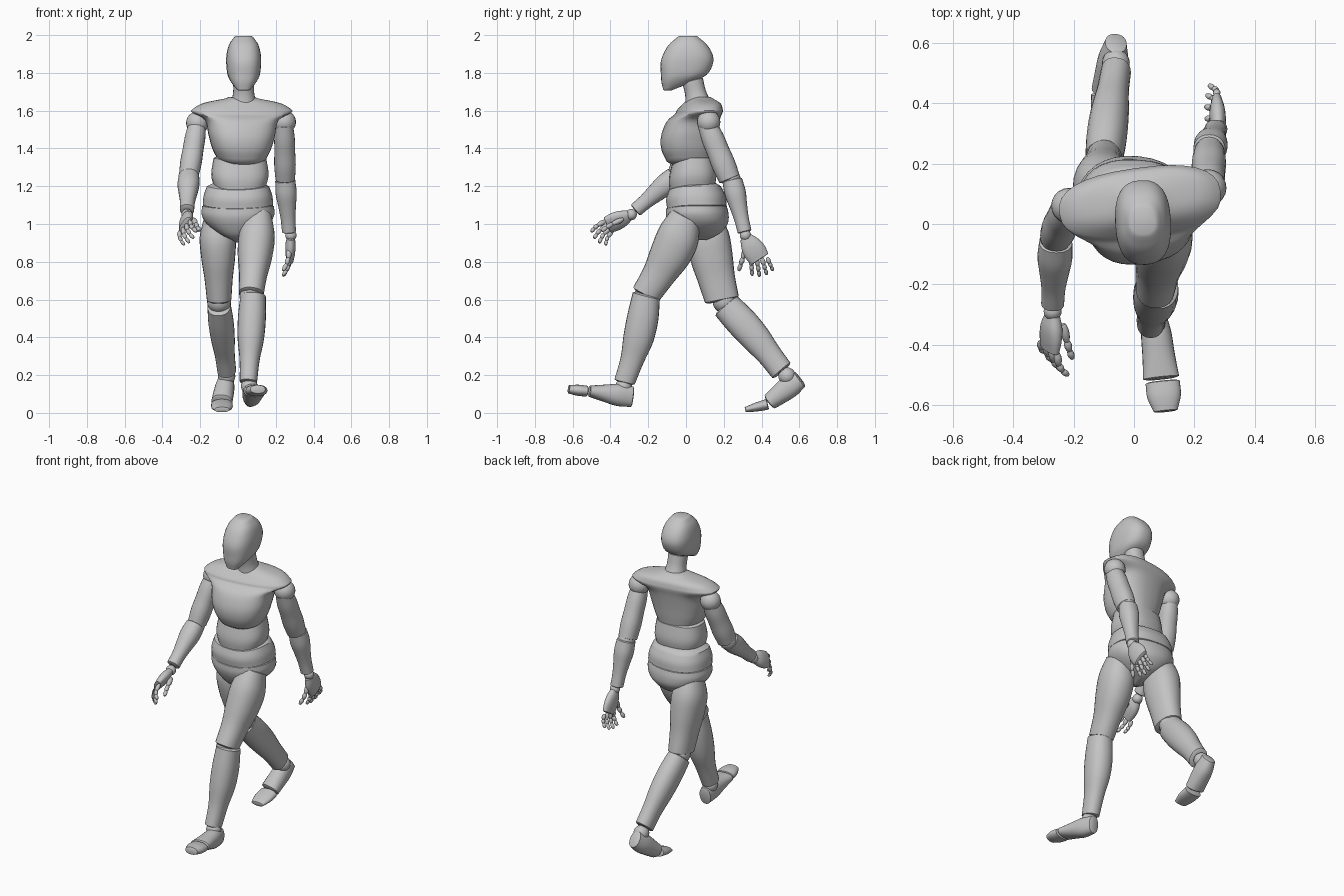
import bpy, bmesh, math
from mathutils import Vector

cube = bpy.data.objects.get("Cube")
if cube:
    bpy.data.objects.remove(cube, do_unlink=True)

grey = bpy.data.materials.new("Mannequin grey")
grey.use_nodes = True
grey.diffuse_color = (.55, .55, .55, 1)
grey.node_tree.nodes["Principled BSDF"].inputs["Base Color"].default_value = grey.diffuse_color
parts = []


def finish(name, bm):
    bmesh.ops.recalc_face_normals(bm, faces=bm.faces)
    mesh = bpy.data.meshes.new(name)
    bm.to_mesh(mesh)
    bm.free()
    mesh.materials.append(grey)
    obj = bpy.data.objects.new(name, mesh)
    bpy.context.collection.objects.link(obj)
    parts.append(obj)


def refine(stations, steps=4):
    """Catmull-Rom interpolation of station tuples."""
    pts = [Vector(s) for s in stations]
    pts = [2 * pts[0] - pts[1]] + pts + [2 * pts[-1] - pts[-2]]
    out = []
    for p, q, r, s in zip(pts, pts[1:], pts[2:], pts[3:]):
        for i in range(steps):
            t = i / steps
            out.append(q + (r - p) * t / 2 + (2 * p - 5 * q + 4 * r - s) * t * t / 2
                       + (3 * q - p - 3 * r + s) * t ** 3 / 2)
    return out + [pts[-2]]


def loft(name, stations, side, axis, power=2.2, sides=24, sag=0, bevel=.12):
    """Skin superellipse rings; each station is x, y, z, half width, half depth."""
    axis = Vector(axis).normalized()
    side = Vector(side)
    across = (side - axis * side.dot(axis)).normalized()
    depth = axis.cross(across)

    def lip(ring, sign):
        centre, a, b = ring
        return centre + axis * sign * bevel * min(a, b), a * .8, b * .8

    rings = [(Vector(s[:3]), s[3], s[4]) for s in refine(stations)]
    rings = [lip(rings[0], -1)] + rings + [lip(rings[-1], 1)]
    bm = bmesh.new()
    loops = []
    for centre, a, b in rings:
        loop = []
        for k in range(sides):
            angle = math.tau * k / sides
            cs, sn = math.cos(angle), math.sin(angle)
            x = math.copysign(abs(cs) ** (2 / power), cs)
            y = math.copysign(abs(sn) ** (2 / power), sn)
            drop = axis * sag * max(0, -sn) ** 2
            loop.append(bm.verts.new(centre + across * a * x + depth * b * y - drop))
        loops.append(loop)
    for lower, upper in zip(loops, loops[1:]):
        for k in range(sides):
            j = (k + 1) % sides
            bm.faces.new((lower[k], lower[j], upper[j], upper[k]))
    bm.faces.new(loops[0])
    bm.faces.new(loops[-1])
    finish(name, bm)


def torso(name, centre, slices, twist=0, **options):
    """Stack of level slices; each is height, front, back, half width."""
    angle = math.radians(twist)
    loft(name, [(centre, (front + back) / 2, z, width, (back - front) / 2)
                for z, front, back, width in slices],
         (math.cos(angle), math.sin(angle), 0), (0, 0, 1), sides=32, **options)


def limb(name, start, end, widths, ratio=(1, 1), bow=0, side=(1, 0, 0), **options):
    """Evenly spaced rings from start to end; ratio is depth over width at each end."""
    start, end = Vector(start), Vector(end)
    stations = []
    for i, width in enumerate(widths):
        t = i / (len(widths) - 1)
        p = start.lerp(end, t)
        p.y += bow * math.sin(math.pi * t)
        stations.append((*p, width, width * (ratio[0] + (ratio[1] - ratio[0]) * t)))
    loft(name, stations, side, end - start, **options)


def ball(name, centre, radius):
    bm = bmesh.new()
    bmesh.ops.create_uvsphere(bm, u_segments=20, v_segments=12, radius=radius)
    bmesh.ops.translate(bm, verts=bm.verts, vec=centre)
    finish(name, bm)


def finger(name, base, tip, radius, curl):
    """Three rounded segments along a bowed line."""
    base, tip = Vector(base), Vector(tip)
    joints = [base.lerp(tip, t) + Vector(curl) * math.sin(math.pi * t) for t in (0, .4, .7, 1)]
    for i, (p, q) in enumerate(zip(joints, joints[1:])):
        w = radius * (1 - i / 10)
        limb(f"{name}_segment_{i + 1}", p, q, (w * .7, w, w, w * .7),
             side=(.6, .7, .2), sides=10, bevel=.3)


def fingers(hand, knuckles, tips, curl):
    """Spread four fingers between the first and last knuckle and tip."""
    first, last = map(Vector, knuckles)
    first_tip, last_tip = map(Vector, tips)
    for i, label in enumerate(("index", "middle", "ring", "little")):
        base = first.lerp(last, i / 3)
        reach = first_tip.lerp(last_tip, i / 3) - base
        reach *= 1 + .2 * math.sin(math.pi * i / 3)
        finger(f"{hand}_{label}_finger", base, base + reach, .013 - i / 2000, curl)


# Head and neck
torso("head", .03, [(1.71, -.12, -.07, .035), (1.75, -.13, .03, .066), (1.79, -.133, .11, .085),
                    (1.85, -.135, .143, .092), (1.9, -.12, .14, .09), (1.95, -.09, .11, .077),
                    (1.99, -.045, .065, .05)], twist=3, power=2.5)
limb("neck", (.03, .065, 1.63), (.03, .035, 1.76), (.07, .056, .056))

# Torso
torso("chest", .02, [(1.34, -.1, .14, .125), (1.4, -.127, .15, .155), (1.47, -.13, .16, .175),
                     (1.55, -.1, .175, .195), (1.59, -.05, .185, .265), (1.61, -.04, .185, .26),
                     (1.64, -.015, .175, .205), (1.665, .005, .14, .085)],
      twist=8, power=2.5, sag=.01)
torso("abdomen", .01, [(1.19, -.085, .15, .135), (1.26, -.09, .16, .152), (1.35, -.07, .145, .14)],
      twist=4, power=2.5, sag=.02)
torso("waist", 0, [(1.1, -.1, .215, .187), (1.15, -.105, .21, .182), (1.2, -.09, .185, .165)],
      twist=-3, power=2.4, sag=.02)
torso("pelvis", 0, [(.92, .01, .12, .03), (.95, -.05, .18, .1), (1, -.085, .22, .165),
                    (1.05, -.104, .225, .193), (1.095, -.104, .215, .19)], twist=-6, sag=.015)

# Left leg, stepping forward
limb("left_thigh", (.11, 0, 1.04), (.07, -.21, .63), (.07, .095, .092, .075, .066),
     ratio=(1.18, 1.18), bow=.02)
ball("left_knee", (.07, -.215, .615), .062)
limb("left_shin", (.08, -.21, .62), (.055, -.325, .165), (.067, .074, .07, .053, .046),
     ratio=(1.1, 1.2), bow=.015)
ball("left_ankle", (.06, -.33, .14), .044)
limb("left_foot", (.065, -.285, .085), (.09, -.51, .115), (.036, .05, .054, .06), ratio=(1.5, .5))
limb("left_toes", (.095, -.525, .115), (.105, -.62, .125), (.057, .056, .04), ratio=(.5, .55))

# Right leg, pushing off behind
limb("right_thigh", (-.11, .1, 1.05), (-.1, .19, .6), (.065, .095, .09, .075, .065),
     ratio=(1.1, 1.4), bow=-.01)
ball("right_knee", (-.1, .205, .59), .064)
limb("right_shin", (-.1, .215, .565), (-.06, .505, .225), (.062, .067, .063, .053, .05),
     ratio=(1.25, 1.25), bow=.01)
ball("right_ankle", (-.06, .535, .195), .046)
limb("right_foot", (-.06, .6, .18), (-.085, .445, .06), (.036, .05, .054, .056), ratio=(1.4, .8))
limb("right_toes", (-.085, .43, .045), (-.085, .315, .017), (.057, .056, .04), ratio=(.5, .35))

# Left arm, swinging back
ball("left_shoulder", (.245, .12, 1.54), .062)
limb("left_upper_arm", (.245, .11, 1.53), (.25, .23, 1.24), (.045, .054, .055, .057, .052),
     ratio=(1.1, 1.1))
ball("left_elbow", (.25, .24, 1.235), .05)
limb("left_forearm", (.25, .245, 1.23), (.27, .31, .96), (.053, .056, .047, .039, .037))
ball("left_wrist", (.28, .315, .94), .03)
limb("left_palm", (.28, .315, .93), (.275, .39, .815), (.02, .027, .026, .02), ratio=(1.6, 2.7))
finger("left_thumb", (.27, .315, .865), (.24, .28, .755), .014, (.01, 0, 0))
fingers("left", ((.27, .345, .815), (.275, .43, .82)), ((.24, .35, .73), (.25, .46, .755)),
        (.01, 0, 0))

# Right arm, swinging forward
ball("right_shoulder", (-.215, .06, 1.535), .06)
limb("right_upper_arm", (-.215, .06, 1.53), (-.26, -.04, 1.26), (.045, .054, .055, .057, .052),
     ratio=(1.1, 1.1))
ball("right_elbow", (-.26, -.05, 1.25), .052)
limb("right_forearm", (-.26, -.06, 1.25), (-.27, -.265, 1.075), (.055, .058, .049, .04, .038))
ball("right_wrist", (-.27, -.29, 1.05), .03)
limb("right_palm", (-.27, -.3, 1.045), (-.28, -.415, .995), (.03, .048, .054, .05),
     ratio=(.7, .4), side=(-.4, .4, -.6))
finger("right_thumb", (-.235, -.335, 1.025), (-.205, -.445, .965), .014, (0, -.01, 0))
fingers("right", ((-.255, -.43, 1.015), (-.31, -.39, .96)), ((-.22, -.5, .96), (-.285, -.425, .89)),
        (-.01, -.01, 0))

# Smooth shading with crisp part edges
bpy.ops.object.select_all(action="DESELECT")
for obj in parts:
    obj.select_set(True)
bpy.context.view_layer.objects.active = parts[0]
bpy.ops.object.shade_smooth_by_angle(angle=math.radians(40))
